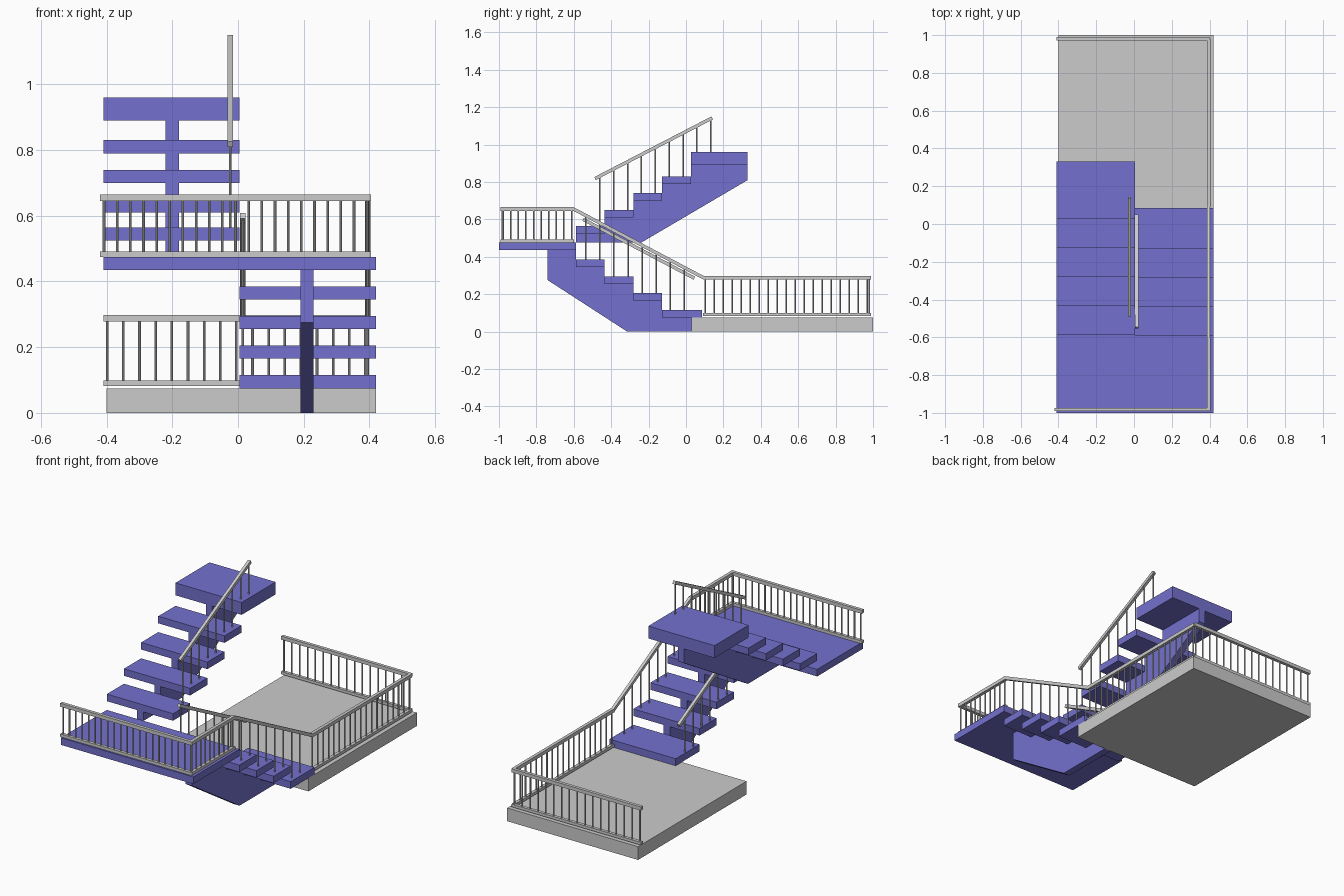
import bpy, bmesh, math
from mathutils import Vector

if "Cube" in bpy.data.objects:
    bpy.data.objects.remove(bpy.data.objects["Cube"])


def material(name, rgb):
    m = bpy.data.materials.new(name)
    m.diffuse_color = (*rgb, 1)
    m.use_nodes = True
    m.node_tree.nodes["Principled BSDF"].inputs["Base Color"].default_value = m.diffuse_color
    return m


PURPLE = material("purple_steps", (0.175, 0.165, 0.62))
GREY = material("light_grey", (0.60, 0.60, 0.60))


def finish(name, bm, mat):
    bmesh.ops.recalc_face_normals(bm, faces=bm.faces)
    me = bpy.data.meshes.new(name)
    bm.to_mesh(me)
    bm.free()
    me.materials.append(mat)
    ob = bpy.data.objects.new(name, me)
    bpy.context.collection.objects.link(ob)
    return ob


def box(name, x, y, z, mat):
    bm = bmesh.new()
    bmesh.ops.create_cube(bm, size=1)
    for v in bm.verts:
        v.co = [lo + (c + 0.5) * (hi - lo) for c, (lo, hi) in zip(v.co, (x, y, z))]
    return finish(name, bm, mat)


def side_profile(name, pts, x0, x1, mat):
    """Extrude a (y, z) outline along x."""
    bm = bmesh.new()
    f = bm.faces.new([bm.verts.new((x0, y, z)) for y, z in pts])
    r = bmesh.ops.extrude_face_region(bm, geom=[f])
    bmesh.ops.translate(bm, vec=(x1 - x0, 0, 0),
                        verts=[v for v in r["geom"] if isinstance(v, bmesh.types.BMVert)])
    return finish(name, bm, mat)


def bar(name, a, b, w=0.018, h=0.018):
    """Rectangular rail between two points."""
    a, b = Vector(a), Vector(b)
    d = (b - a).normalized()
    s = d.cross(Vector((0, 0, 1))).normalized()
    u = s.cross(d)
    bm = bmesh.new()
    ends = [[bm.verts.new(p + s * i * w / 2 + u * j * h / 2)
             for i, j in ((-1, -1), (1, -1), (1, 1), (-1, 1))] for p in (a, b)]
    for e in ends:
        bm.faces.new(e)
    for i in range(4):
        k = (i + 1) % 4
        bm.faces.new((ends[0][i], ends[0][k], ends[1][k], ends[1][i]))
    return finish(name, bm, GREY)


def balusters(name, posts, r=0.004):
    """Thin round posts given as (x, y, z0, z1)."""
    bm = bmesh.new()
    for x, y, z0, z1 in posts:
        res = bmesh.ops.create_cone(bm, cap_ends=True, segments=8, radius1=r, radius2=r, depth=z1 - z0)
        bmesh.ops.translate(bm, verts=res["verts"], vec=(x, y, (z0 + z1) / 2))
    return finish(name, bm, GREY)


def level_rail(name, a, b, zb, zt, n):
    """Level railing between two plan points with top and bottom rails."""
    bar(name + "_top_rail", (*a, zt), (*b, zt), h=0.02)
    bar(name + "_bottom_rail", (*a, zb), (*b, zb), h=0.016)
    d = Vector(b) - Vector(a)
    m = 0.012 / d.length
    ts = [m + (1 - 2 * m) * i / (n - 1) for i in range(n)]
    balusters(name + "_balusters", [(a[0] + d.x * t, a[1] + d.y * t, zb, zt) for t in ts])


EDGES = [-0.588, -0.435, -0.281, -0.128, 0.026]   # tread edges in y
LOW = [0.385, 0.295, 0.205, 0.115]                # tread tops, lower flight
UP = [0.565, 0.65, 0.74, 0.83]                    # tread tops, upper flight
T = 0.04

# ground floor slab and half landing
box("floor_slab", (-0.40, 0.42), (0.03, 1.0), (0, 0.075), GREY)
box("half_landing", (-0.41, 0.42), (-1.0, -0.588), (0.435, 0.475), PURPLE)
box("top_landing", (-0.41, 0.005), (0.026, 0.33), (0.89, 0.96), PURPLE)

# treads of both flights
for i in range(4):
    y0, y1 = EDGES[i], EDGES[i + 1]
    box(f"lower_tread_{4 - i}", (0.005, 0.42), (y0, 0.085 if i == 3 else y1), (LOW[i] - T, LOW[i]), PURPLE)
    box(f"upper_tread_{i + 1}", (-0.41, 0.005), (y0, y1), (UP[i] - T, UP[i]), PURPLE)

# central stringers with stepped tops
low = [(0.03, 0), (-0.315, 0), (-0.74, 0.275), (-0.74, 0.436), (EDGES[0], 0.436)]
up = [(0.33, 0.891), (0.33, 0.81), (-0.24, 0.475), (EDGES[0], 0.475)]
for i in range(4):
    low += [(EDGES[i], LOW[i] - T), (EDGES[i + 1], LOW[i] - T)]
    up += [(EDGES[i], UP[i] - T), (EDGES[i + 1], UP[i] - T)]
low[-1] = (0.03, LOW[3] - T)
up.append((EDGES[4], 0.891))
side_profile("lower_stringer", low, 0.19, 0.23, PURPLE)
side_profile("upper_stringer", up, -0.22, -0.18, PURPLE)

# level railings around the floor and the half landing
level_rail("floor_back", (-0.41, 0.98), (0.40, 0.98), 0.09, 0.288, 17)
level_rail("floor_side", (0.395, 0.09), (0.395, 0.98), 0.09, 0.288, 19)
level_rail("landing_front", (-0.42, -0.982), (0.405, -0.982), 0.483, 0.655, 21)
level_rail("landing_side", (0.395, -0.99), (0.395, -0.60), 0.483, 0.655, 10)


def sloped_rail(name, x, a, b, ys, tops):
    """Handrail climbing a flight, posts standing on the treads."""
    bar(name + "_handrail", (x, *a), (x, *b), w=0.017)
    posts = []
    for y in ys:
        zt = a[1] + (b[1] - a[1]) * (y - a[0]) / (b[0] - a[0])
        step = sum(y > e for e in EDGES) - 1
        posts.append((x, y, tops[step] - 0.005, zt))
    balusters(name + "_balusters", posts)


# sloped handrails
ys = [-0.535 + 0.075 * i for i in range(8)]
sloped_rail("outer_lower", 0.395, (-0.605, 0.657), (0.095, 0.287), ys, LOW)
sloped_rail("inner_lower", 0.015, (-0.55, 0.60), (0.045, 0.285), ys, LOW)
sloped_rail("inner_upper", -0.024, (-0.486, 0.818), (0.14, 1.142),
            [-0.46 + 0.074 * i for i in range(9)], UP + [0.96])
